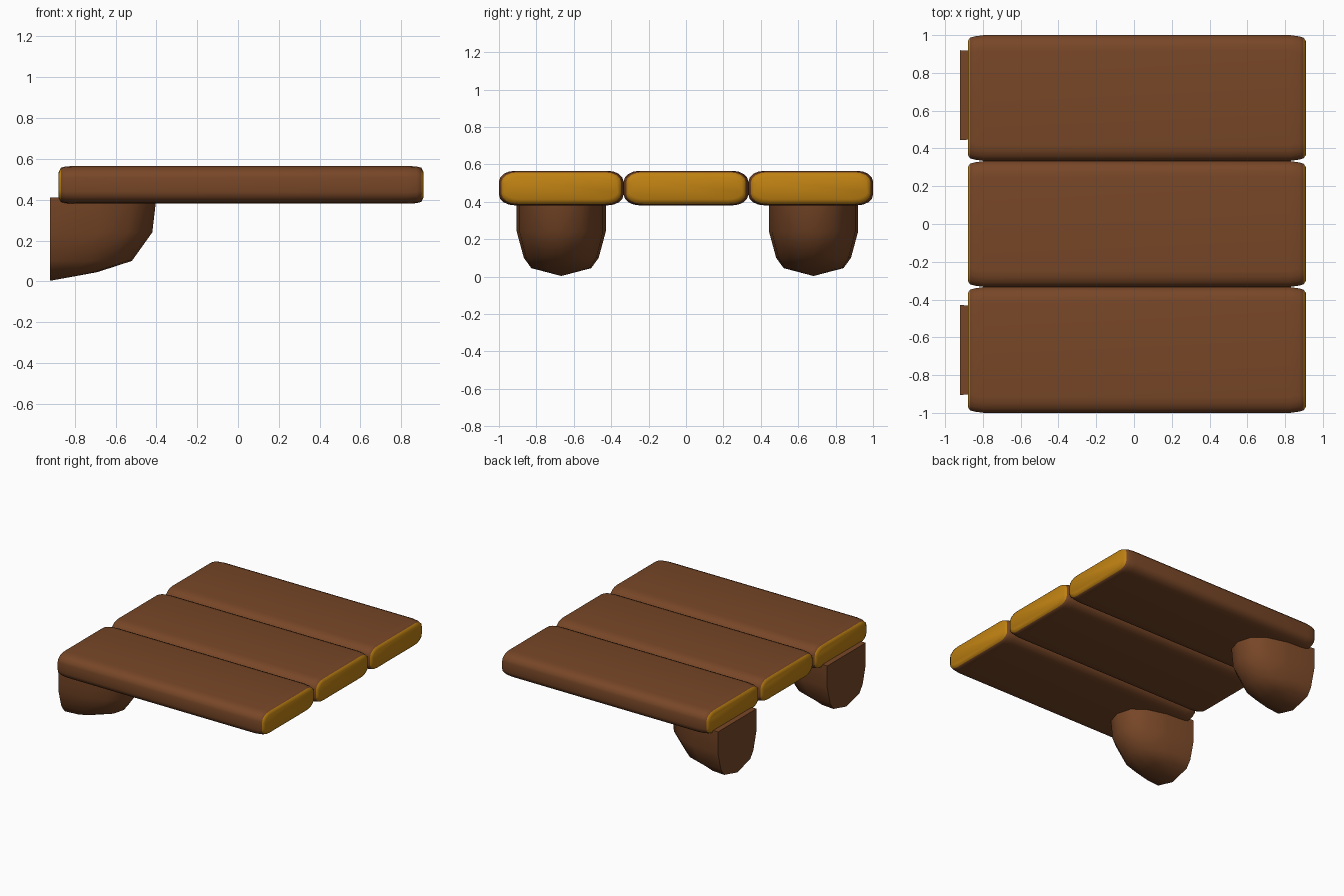
import bpy, bmesh, math

if "Cube" in bpy.data.objects:
    bpy.data.objects.remove(bpy.data.objects["Cube"])

def mat(name, rgb):
    m = bpy.data.materials.new(name)
    m.diffuse_color = (*rgb, 1)
    m.use_nodes = True
    m.node_tree.nodes["Principled BSDF"].inputs["Base Color"].default_value = m.diffuse_color
    return m

BROWN = mat("brown wood", (0.185, 0.062, 0.020))
YELLOW = mat("yellow end grain", (0.52, 0.22, 0.006))

def finish(name, bm, mats, angle):
    bmesh.ops.recalc_face_normals(bm, faces=bm.faces[:])
    me = bpy.data.meshes.new(name)
    bm.to_mesh(me)
    bm.free()
    ob = bpy.data.objects.new(name, me)
    bpy.context.collection.objects.link(ob)
    for m in mats:
        me.materials.append(m)
    bpy.ops.object.select_all(action='DESELECT')
    ob.select_set(True)
    bpy.context.view_layer.objects.active = ob
    bpy.ops.object.shade_smooth_by_angle(angle=math.radians(angle))
    return ob

# rounded rectangle cross-section of a plank
def section(hy, hz):
    sy, sz = 0.085, hz * 0.62
    pts = []
    for qy, qz, a0 in ((1, 1, 0), (-1, 1, 90), (-1, -1, 180), (1, -1, 270)):
        for i in range(5):
            a = math.radians(a0 + 22.5 * i)
            pts.append((qy * (hy - sy) + sy * math.cos(a),
                        qz * (hz - sz) + sz * math.sin(a)))
    return pts

# plank: sections lofted along x, tip and cap faces yellow
def plank(name, cy):
    x0, x1, cz = -0.88, 0.91, 0.473
    ends = [(0, 0.302, 0.060), (0.012, 0.319, 0.084),
            (0.035, 0.326, 0.090), (0.085, 0.333, 0.0925)]
    stations = [(x0 + d, hy, hz) for d, hy, hz in ends]
    stations += [(x1 - d, hy, hz) for d, hy, hz in reversed(ends)]
    bm = bmesh.new()
    rings = [[bm.verts.new((x, cy + y, cz + z)) for y, z in section(hy, hz)]
             for x, hy, hz in stations]
    n = len(rings[0])
    last = len(rings) - 2
    for k in range(last + 1):
        for i in range(n):
            j = (i + 1) % n
            f = bm.faces.new((rings[k][i], rings[k][j], rings[k + 1][j], rings[k + 1][i]))
            f.material_index = 1 if k in (0, last) else 0
    for r in (rings[0], rings[-1]):
        bm.faces.new(r).material_index = 1
    finish(name, bm, [BROWN, YELLOW], 50)

# leg: half bowl with a flat back, tapering to a point at the ground
def leg(name, cy):
    xb = -0.92
    levels = [(0.41, 0.52, 0.238), (0.24, 0.50, 0.238),
              (0.10, 0.40, 0.20), (0.045, 0.23, 0.16)]
    bm = bmesh.new()
    rings = []
    n = 8
    for z, d, w in levels:
        ring = []
        for i in range(n + 1):
            a = math.pi * i / n
            c, s = math.cos(a), max(0, math.sin(a))
            ring.append(bm.verts.new((xb + d * s ** 0.8,
                                      cy + w * math.copysign(abs(c) ** 0.8, c), z)))
        rings.append(ring)
    tip = bm.verts.new((xb, cy, 0.003))
    for a, b in zip(rings, rings[1:]):
        for i in range(n):
            bm.faces.new((a[i], a[i + 1], b[i + 1], b[i]))
    for i in range(n):
        bm.faces.new((rings[-1][i], rings[-1][i + 1], tip))
    bm.faces.new(rings[0])
    bm.faces.new([r[0] for r in rings] + [tip] + [r[-1] for r in reversed(rings)])
    finish(name, bm, [BROWN], 50)

for name, y in (("front_plank", -0.667), ("middle_plank", 0), ("back_plank", 0.667)):
    plank(name, y)
for name, y in (("front_leg", -0.667), ("back_leg", 0.682)):
    leg(name, y)
